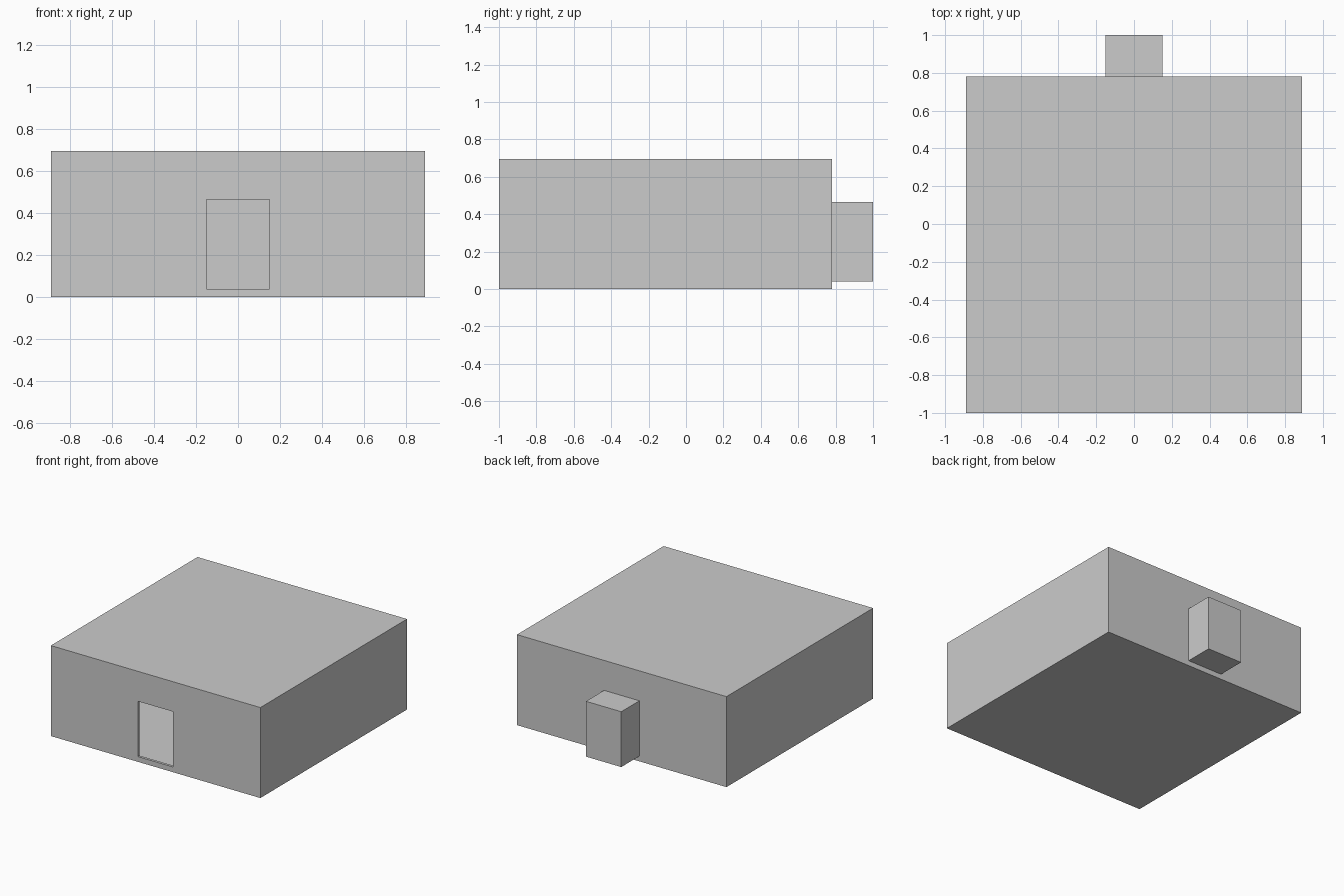
import bpy, bmesh
from mathutils import Vector

if "Cube" in bpy.data.objects:
    bpy.data.objects.remove(bpy.data.objects["Cube"])

HALF_X, FRONT, BACK, HEIGHT = 0.89, -1.0, 0.78, 0.695
DOOR_X, DOOR_LOW, DOOR_HIGH = 0.15, 0.04, 0.465

bm = bmesh.new()

# Main room: thin shell with a flat roof
bmesh.ops.create_cube(bm, size=1)
for v in bm.verts:
    v.co = Vector((v.co.x * 2 * HALF_X,
                   BACK if v.co.y > 0 else FRONT,
                   HEIGHT if v.co.z > 0 else 0))
bm.normal_update()


def wall_panel(side, depth):
    """Inset a doorway panel in the wall facing side (-1 front, 1 back) and push it along y."""
    wall = max(bm.faces, key=lambda f: f.normal.y * side)
    bmesh.ops.inset_individual(bm, faces=[wall], thickness=0.1)
    for v in wall.verts:
        v.co.x = DOOR_X if v.co.x > 0 else -DOOR_X
        v.co.z = DOOR_HIGH if v.co.z > HEIGHT / 2 else DOOR_LOW
    panel = bmesh.ops.extrude_discrete_faces(bm, faces=[wall])["faces"][0]
    bmesh.ops.translate(bm, verts=panel.verts, vec=(0, depth, 0))
    bm.normal_update()
    return panel


# Closed alcove projecting from the back wall
wall_panel(1, 0.22)

# Open doorway with a shallow jamb in the front wall
opening = wall_panel(-1, 0.02)
bmesh.ops.delete(bm, geom=[opening], context='FACES_ONLY')

mesh = bpy.data.meshes.new("room_shell")
bm.to_mesh(mesh)
bm.free()
bpy.context.collection.objects.link(bpy.data.objects.new("room_shell", mesh))
